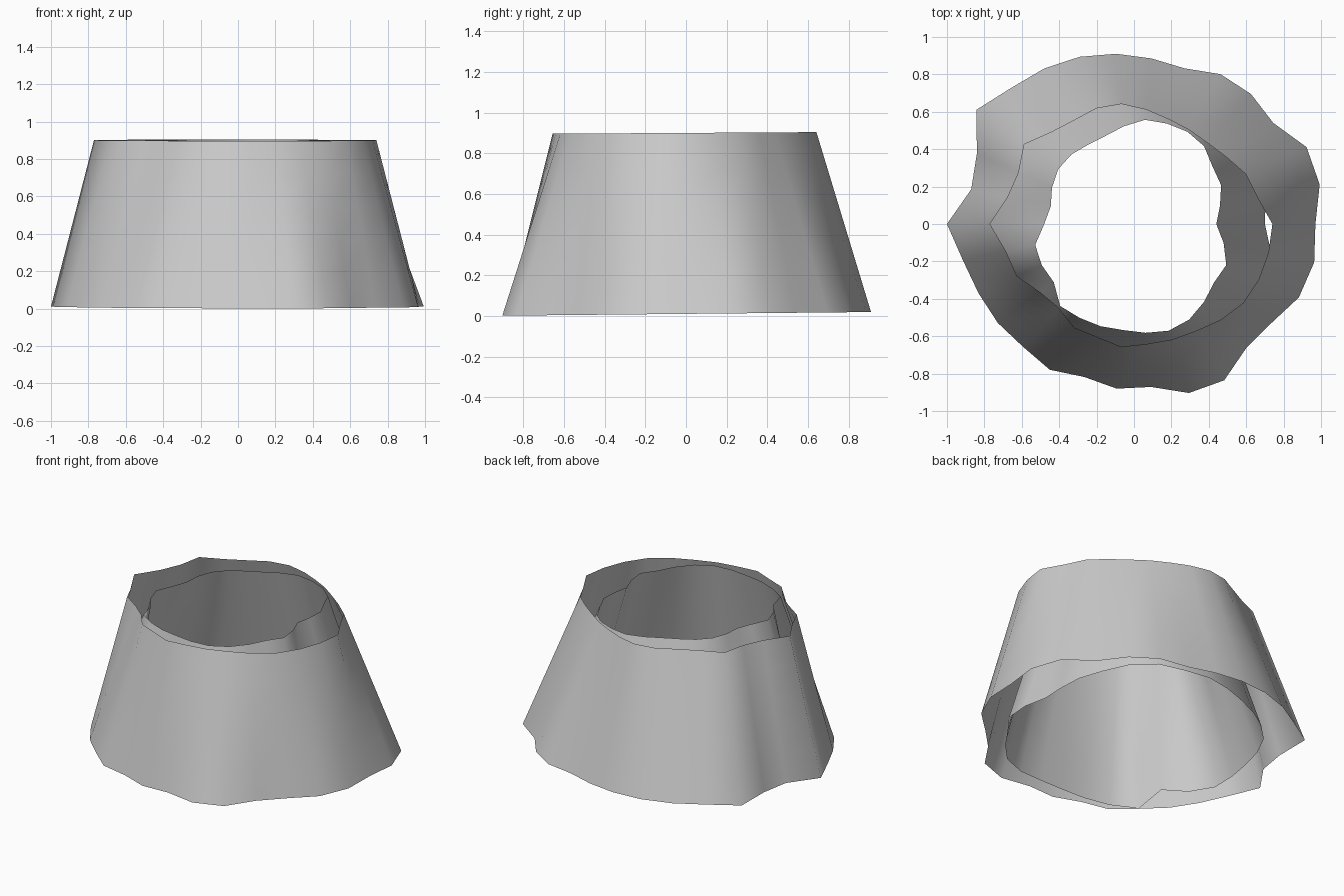
import bpy
import bmesh
import math

cube = bpy.data.objects.get("Cube")
if cube:
    bpy.data.objects.remove(cube, do_unlink=True)


def make_material(name, rgb):
    material = bpy.data.materials.new(name)
    material.use_nodes = True
    colour = (*rgb, 1.0)
    material.diffuse_color = colour
    material.node_tree.nodes["Principled BSDF"].inputs["Base Color"].default_value = colour
    return material


def rim_points(radii, height, tilt):
    """Wavy closed rim: evenly spaced radii (in hundredths), slightly tilted to the back."""
    points = []
    for index, radius in enumerate(radii):
        angle = math.tau * index / len(radii)
        x = radius / 100 * math.cos(angle)
        y = radius / 100 * math.sin(angle)
        points.append((x, y, height + tilt * y))
    return points


def make_shell(name, lower_radii, upper_radii, material):
    """Thin open wall lofted between a lower and an upper rim."""
    bm = bmesh.new()
    lower = [bm.verts.new(p) for p in rim_points(lower_radii, 0.01, 0.01)]
    upper = [bm.verts.new(p) for p in rim_points(upper_radii, 0.9, 0.006)]
    count = len(lower)
    for i in range(count):
        j = (i + 1) % count
        bm.faces.new((lower[i], lower[j], upper[j], upper[i]))
    # Extra height rows keep the twisted quads smooth
    vertical = [e for e in bm.edges if abs(e.verts[0].co.z - e.verts[1].co.z) > 0.5]
    bmesh.ops.subdivide_edges(bm, edges=vertical, cuts=4, use_grid_fill=True)
    for face in bm.faces:
        face.smooth = True
    mesh = bpy.data.meshes.new(name)
    bm.to_mesh(mesh)
    bm.free()
    mesh.materials.append(material)
    shell = bpy.data.objects.new(name, mesh)
    bpy.context.collection.objects.link(shell)
    return shell


grey = make_material("light_grey", (0.6, 0.6, 0.6))

# Outer flared wall
outer_lower = [97, 101.5, 101, 92, 93.5, 92.5, 87.5, 89, 91.5, 94,
               96, 98, 104, 92, 89, 100, 93.5, 91, 90, 88.5,
               90, 86, 88.5, 87.6, 95, 96.5, 89.5, 90.5, 96.5, 98.5]
outer_upper = [74, 67.5, 65.5, 61, 58.5, 58.3, 59, 61.5, 64.5, 65,
               64, 66, 72.5, 67.5, 69, 77, 70, 68.5, 62, 60.2,
               64, 63.5, 66, 64.5, 65, 66, 69, 72, 73, 73.5]
make_shell("outer_wall", outer_lower, outer_upper, grey)

# Inner flared wall
inner_lower = [70, 72, 76, 79, 84, 86, 83, 82, 79, 77,
               77, 78, 79, 78, 77, 78, 80, 76, 68, 88,
               85, 81, 78, 78, 81, 82, 79, 77, 79, 75]
inner_upper = [44, 47, 51, 52, 56, 57, 56.5, 56, 52.5, 49.5,
               49, 50, 50, 48, 45.5, 48, 54, 54, 53, 59,
               58, 57.5, 57, 58.5, 60, 59, 56, 53, 54, 49]
make_shell("inner_wall", inner_lower, inner_upper, grey)
